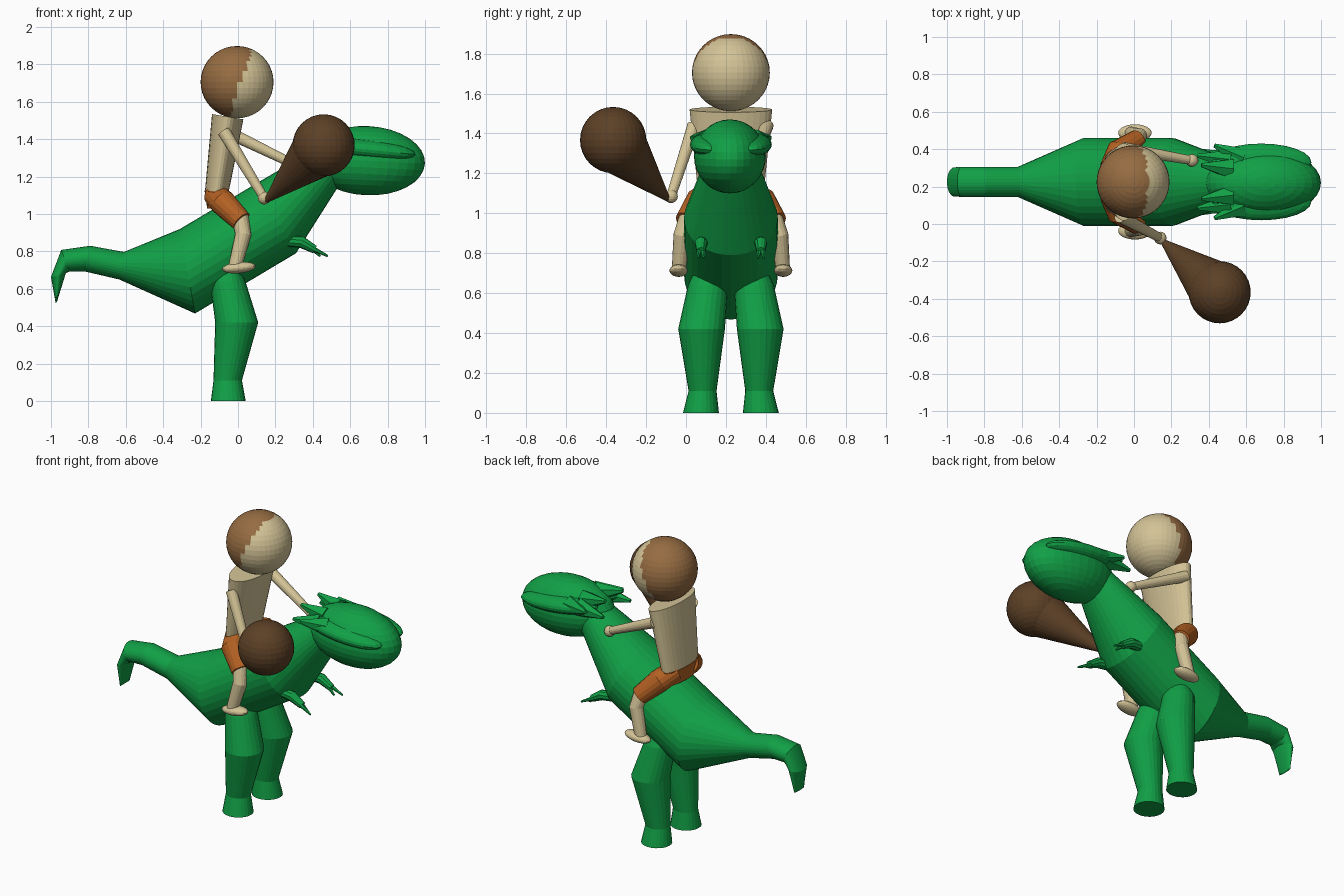
import bpy, bmesh, math
from mathutils import Vector, Matrix

if "Cube" in bpy.data.objects:
    bpy.data.objects.remove(bpy.data.objects["Cube"])

CY = 0.225   # shared middle plane of mount and rider


def material(name, r, g, b):
    lin = lambda c: (c / 255 / 12.92) if c < 11 else ((c / 255 + 0.055) / 1.055) ** 2.4
    m = bpy.data.materials.new(name)
    m.diffuse_color = (lin(r), lin(g), lin(b), 1)
    m.use_nodes = True
    m.node_tree.nodes["Principled BSDF"].inputs["Base Color"].default_value = m.diffuse_color
    return m


GREEN = material("reptile green", 17, 160, 70)
SKIN = material("pale skin", 211, 195, 150)
HAIR = material("brown hair", 150, 108, 66)
SHORTS = material("orange shorts", 180, 97, 35)
WOOD = material("dark wood", 92, 64, 38)


def finish(bm, name, *mats):
    bmesh.ops.recalc_face_normals(bm, faces=bm.faces)
    me = bpy.data.meshes.new(name)
    bm.to_mesh(me)
    bm.free()
    ob = bpy.data.objects.new(name, me)
    bpy.context.collection.objects.link(ob)
    for m in mats:
        me.materials.append(m)
    return ob


def loft(name, rings, mat, n=24):
    """Skin over elliptical rings, each (centre, axis u, axis v)."""
    bm = bmesh.new()
    loops = []
    for c, u, v in rings:
        loops.append([bm.verts.new(c + u * math.cos(t) + v * math.sin(t))
                      for t in (2 * math.pi * i / n for i in range(n))])
    for a, b in zip(loops, loops[1:]):
        for i in range(n):
            j = (i + 1) % n
            bm.faces.new((a[i], a[j], b[j], b[i]))
    bm.faces.new(loops[0])
    bm.faces.new(loops[-1])
    return finish(bm, name, mat)


def tube(name, pts, mat, n=16):
    """Round limb through (x, y, z, radius) points."""
    ps = [Vector(p[:3]) for p in pts]
    rings = []
    for i, p in enumerate(ps):
        d = (ps[min(i + 1, len(ps) - 1)] - ps[max(i - 1, 0)]).normalized()
        u = d.cross(Vector((0, 1, 0))).normalized()
        rings.append((p, u * pts[i][3], d.cross(u) * pts[i][3]))
    return loft(name, rings, mat, n)


def ellipsoid(name, c, r, mat, tilt=0, n=24):
    bm = bmesh.new()
    bmesh.ops.create_uvsphere(
        bm, u_segments=n, v_segments=n // 2, radius=1,
        matrix=Matrix.Translation(c) @ Matrix.Rotation(tilt, 4, 'Y') @ Matrix.Diagonal((*r, 1)))
    return finish(bm, name, mat)


# Mount body: (top x, top z, bottom x, bottom z, half width), tail to neck
profile = [(-.975, .524, -.968, .53, .05), (-1.0, .663, -.92, .685, .078),
           (-.945, .808, -.90, .692, .08), (-.79, .83, -.82, .693, .08),
           (-.61, .797, -.635, .65, .08), (-.31, .92, -.23, .468, .235),
           (.10, .165 + 1.0, .31, .79, .235), (.41, 1.345, .57, 1.20, .125)]
rings = []
for tx, tz, bx, bz, w in profile:
    t, b = Vector((tx, CY, tz)), Vector((bx, CY, bz))
    rings.append(((t + b) / 2, (t - b) / 2, Vector((0, w, 0))))
loft("mount_body", rings, GREEN, 32)

# Mount head with brow ridges
ellipsoid("mount_head", (.69, .22, 1.285), (.31, .18, .185), GREEN, .05, 32)

for s, side in ((-1, "right"), (1, "left")):
    Y = lambda d: CY + s * d

    ellipsoid("mount_brow_" + side, (.68, Y(.105), 1.345), (.27, .10, .055), GREEN, .1)
    # Rough crest at the back of the head
    for i, (x, d, z, ex, ed, ez) in enumerate(((.52, .07, 1.39, .36, .09, 1.43),
                                               (.52, .12, 1.36, .34, .14, 1.35),
                                               (.58, .13, 1.36, .43, .195, 1.38))):
        tube(f"mount_crest_{side}_{i}", [(x, Y(d), z, .06), (ex, Y(ed), ez, .012)], GREEN, 6)

    # Mount hind leg: (x, side offset, z, x radius, y radius)
    leg = [(-.052, .15, 0, .093, .09), (-.055, .142, .11, .076, .07),
           (-.007, .147, .42, .115, .117), (-.055, .115, .64, .095, .10),
           (-.055, .11, .74, .05, .06)]
    loft("mount_leg_" + side, [(Vector((x, Y(d), z)), Vector((rx, 0, 0)), Vector((0, ry, 0)))
                               for x, d, z, rx, ry in leg], GREEN)

    # Mount small arm and its two claws
    tube("mount_arm_" + side, [(.22, Y(.14), .86, .03), (.34, Y(.15), .85, .032),
                               (.41, Y(.15), .81, .022)], GREEN, 10)
    for k in (-1, 1):
        tube(f"mount_claw_{side}_{k}", [(.39, Y(.15 + k * .008), .82, .014),
                                        (.46 + k * .02, Y(.15 + k * .015), .775, .006)], GREEN, 6)

    # Rider thigh, shin and foot
    tube("shorts_leg_" + side, [(-.12, Y(.07), 1.10, .065), (-.08, Y(.16), 1.06, .07),
                                (.02, Y(.225), .96, .056)], SHORTS)
    tube("rider_shin_" + side, [(.01, Y(.21), .99, .046), (.028, Y(.245), .89, .043),
                                (-.015, Y(.26), .72, .036)], SKIN)
    ellipsoid("rider_foot_" + side, (.005, Y(.262), .713), (.09, .046, .03), SKIN, -.1)

# Rider torso and hips
loft("rider_torso", [(Vector((-.115, CY, 1.11)), Vector((.062, 0, -.008)), Vector((0, .165, 0))),
                     (Vector((-.055, CY, 1.52)), Vector((.084, 0, -.014)), Vector((0, .207, 0)))],
     SKIN, 32)
loft("shorts_hips", [(Vector((-.105, CY, 1.03)), Vector((.06, 0, 0)), Vector((0, .165, 0))),
                     (Vector((-.113, CY, 1.12)), Vector((.066, 0, -.006)), Vector((0, .169, 0)))],
     SHORTS, 32)

# Rider head, hair coloured on the back
head = ellipsoid("rider_head", (-.005, CY, 1.705), (.195, .195, .193), SKIN, 0, 40)
head.data.materials.append(HAIR)
for f in head.data.polygons:
    if f.center.x + .005 - .02 - .33 * (f.center.z - 1.705) < 0:
        f.material_index = 1

# Rider arms and hands
for side, a, b in (("right", (-.075, .04, 1.44), (.14, -.075, 1.085)),
                   ("left", (-.06, .405, 1.44), (.31, .34, 1.26))):
    tube("rider_arm_" + side, [(*a, .034), (*b, .024)], SKIN)
    ellipsoid("rider_hand_" + side, b, (.034, .034, .034), SKIN, 0, 16)

# Club: cone handle growing into a ball
ball = (.458, -.365, 1.367)
tube("club_handle", [(.15, -.09, 1.07, .012), (*ball, .165)], WOOD, 32)
ellipsoid("club_ball", ball, (.166, .166, .166), WOOD, 0, 32)
